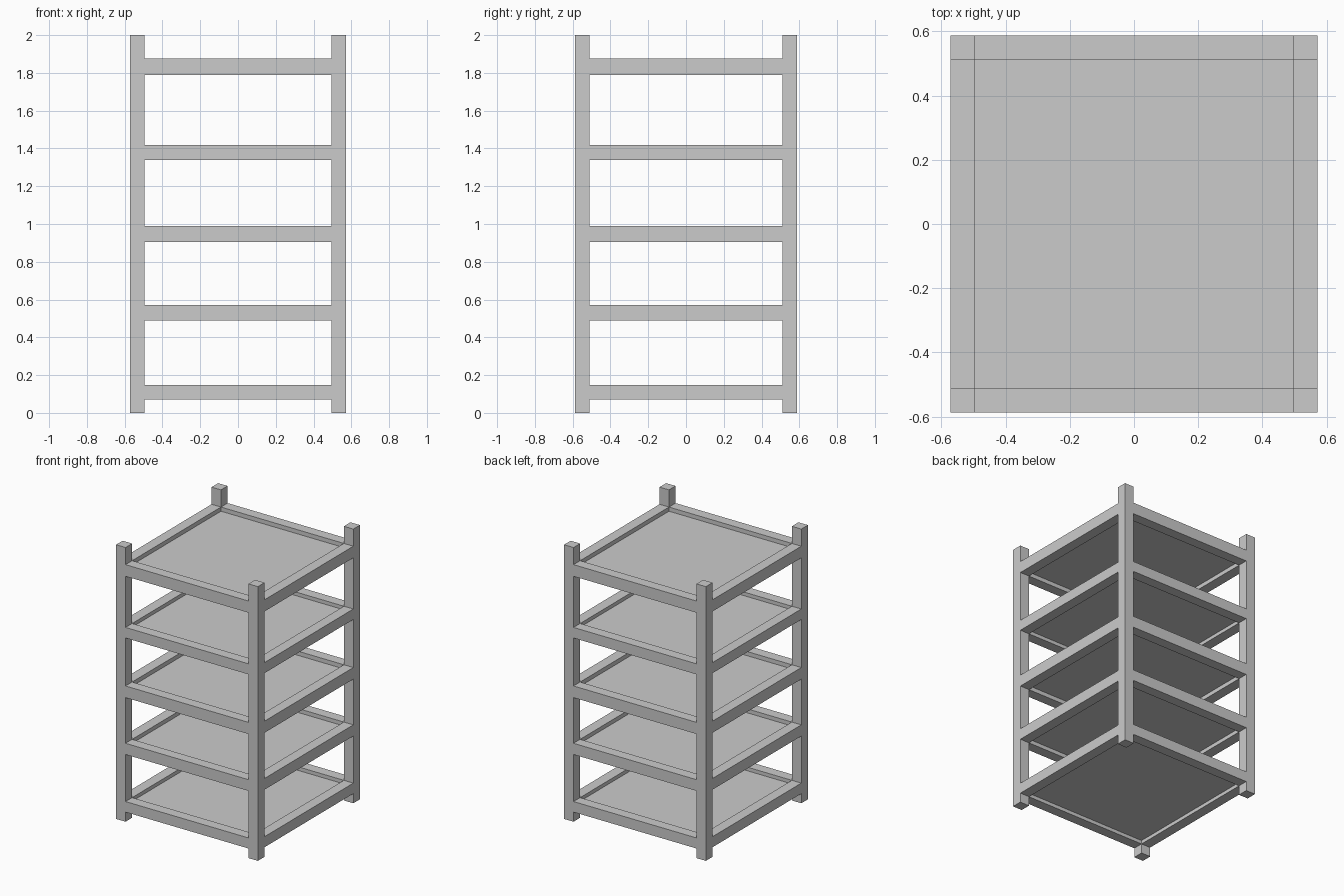
import bpy

if "Cube" in bpy.data.objects:
    bpy.data.objects.remove(bpy.data.objects["Cube"])

X, Y, H, T = 0.572, 0.588, 2.0, 0.076   # half width, half depth, height, post thickness


def box(name, x0, x1, y0, y1, z0, z1):
    bpy.ops.mesh.primitive_cube_add(size=1, location=((x0 + x1) / 2, (y0 + y1) / 2, (z0 + z1) / 2))
    ob = bpy.context.object
    ob.name = name
    ob.scale = (x1 - x0, y1 - y0, z1 - z0)
    bpy.ops.object.transform_apply(location=False, rotation=False, scale=True)
    return ob


# Corner posts
for sx, side in ((-1, "left"), (1, "right")):
    for sy, end in ((-1, "front"), (1, "back")):
        cx, cy = sx * (X - T / 2), sy * (Y - T / 2)
        box(f"{end}_{side}_post", cx - T / 2, cx + T / 2, cy - T / 2, cy + T / 2, 0, H)

# Shelf levels: four flush rails around a recessed panel
levels = [(0.07, 0.147), (0.49, 0.572), (0.905, 0.99), (1.34, 1.417), (1.79, 1.875)]
for i, (z0, z1) in enumerate(levels, 1):
    box(f"front_rail_{i}", -X + T, X - T, -Y, -Y + T, z0, z1)
    box(f"back_rail_{i}", -X + T, X - T, Y - T, Y, z0, z1)
    box(f"left_rail_{i}", -X, -X + T, -Y + T, Y - T, z0, z1)
    box(f"right_rail_{i}", X - T, X, -Y + T, Y - T, z0, z1)
    zm = (z0 + z1) / 2
    box(f"shelf_panel_{i}", -X + T, X - T, -Y + T, Y - T, zm - 0.012, zm + 0.012)
